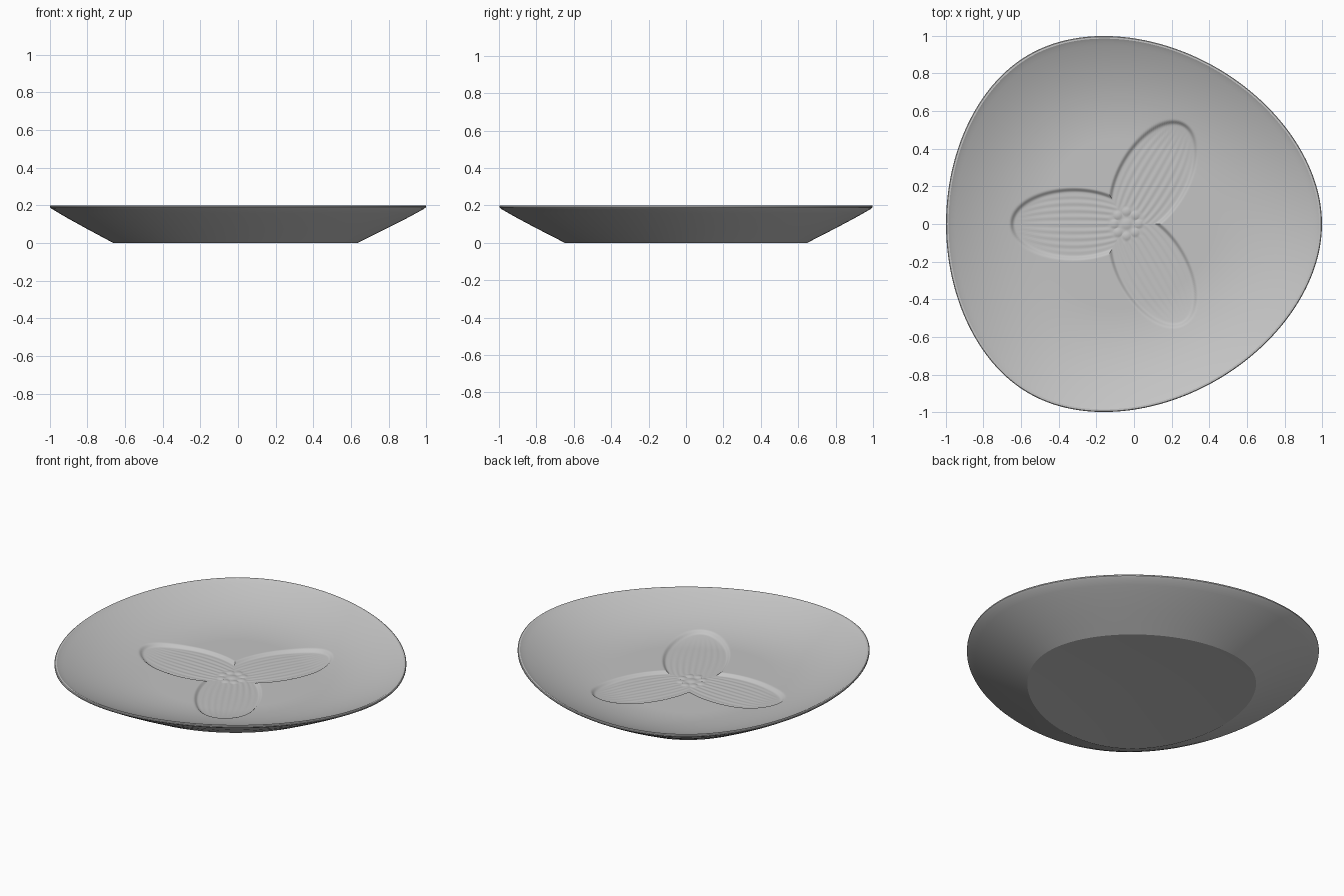
import bpy, bmesh
from math import sin, cos, pi, sqrt, hypot, radians

cube = bpy.data.objects.get("Cube")
if cube:
    bpy.data.objects.remove(cube, do_unlink=True)

SEG = 480            # segments around the dish
CX = -0.04           # centre of the three-lobed outline
FLOOR = 0.072        # height of the inner floor
FOOT = 0.65          # foot size relative to the rim


def outline(a):
    """Rounded three-cornered outline, from its support function."""
    h, dh = 0.998 + 0.04 * cos(3 * a), -0.12 * sin(3 * a)
    return h * cos(a) - dh * sin(a), h * sin(a) + dh * cos(a)


def smooth(t):
    t = min(1.0, max(0.0, t))
    return t * t * (3 - 2 * t)


def bump(d, r):
    return max(0.0, 1 - (d / r) ** 2)


def bowl(s):
    return FLOOR + 0.44 * max(0.0, s - 0.45) ** 2


def petal_relief(x, y):
    """Sunken petal with lengthwise veins; three petals around the centre."""
    best = (9, 0, 0)
    for k in range(3):
        a = pi / 3 + k * 2 * pi / 3
        u, v = x * cos(a) + y * sin(a), y * cos(a) - x * sin(a)
        best = min(best, (hypot((u - 0.28) / 0.335, v / 0.188), u, v))
    e, u, v = best
    if e > 1.1:
        return 0.0
    e = max(e, 0.001)
    slope = hypot((u - 0.28) / 0.335 ** 2, v / 0.188 ** 2) / e
    inset = (1 - e) / max(slope, 1)          # distance in from the petal edge
    depth = 0.015 * smooth((inset + 0.005) / 0.024)
    width = 0.188 * sqrt(max(0.35, 1 - ((u - 0.28) / 0.335) ** 2))
    veins = 0.001 * cos(10 * pi * v / width) * smooth((inset - 0.02) / 0.03)
    veins *= smooth((hypot(x, y) - 0.08) / 0.03)
    return veins - depth


def flower_heart(x, y):
    """Ring of little beads around a middle bead."""
    if hypot(x, y) > 0.12:
        return 0.0
    z = bump(hypot(x, y), 0.03)
    for k in range(8):
        a = k * pi / 4
        z += bump(hypot(x - 0.065 * cos(a), y - 0.065 * sin(a)), 0.024)
    return 0.005 * z


def top(s, x, y):
    return bowl(s) + petal_relief(x, y) + flower_heart(x, y)


def foot_recess(s):
    """Shallow hollow under the foot."""
    return 0.018 * (1 - (s / FOOT) ** 2)


# Rings from the middle of the inside, over the rim, down to the foot
inside = [0.0065 * i for i in range(1, 103)]
inside += [0.69 + 0.02 * i for i in range(15)]
rim_and_wall = [(0.981, 0.197), (0.986, 0.2), (0.996, 0.2), (1.0, 0.197),
                (1.0, 0.19), (0.99, 0.181), (0.95, 0.158), (0.9, 0.13),
                (0.8, 0.077), (0.72, 0.036), (FOOT, 0.0)]
rim_and_wall += [(s, foot_recess(s)) for s in (0.6, 0.5, 0.4, 0.3, 0.2, 0.1)]

bm = bmesh.new()
shape = [outline(2 * pi * i / SEG) for i in range(SEG)]
rings = [[bm.verts.new((CX + s * x, s * y, top(s, s * x, s * y))) for x, y in shape]
         for s in inside]
rings += [[bm.verts.new((CX + s * x, s * y, z)) for x, y in shape]
          for s, z in rim_and_wall]
middle = bm.verts.new((CX, 0, top(0, 0, 0)))
under = bm.verts.new((CX, 0, foot_recess(0)))
for i in range(SEG):
    j = (i + 1) % SEG
    bm.faces.new((middle, rings[0][i], rings[0][j]))
    bm.faces.new((under, rings[-1][j], rings[-1][i]))
    for a, b in zip(rings, rings[1:]):
        bm.faces.new((a[i], b[i], b[j], a[j]))
bmesh.ops.recalc_face_normals(bm, faces=bm.faces)

mesh = bpy.data.meshes.new("dish")
bm.to_mesh(mesh)
bm.free()
dish = bpy.data.objects.new("dish", mesh)
bpy.context.collection.objects.link(dish)

# Plain grey glaze
glaze = bpy.data.materials.new("light grey glaze")
glaze.use_nodes = True
grey = (0.55, 0.55, 0.55, 1)
glaze.diffuse_color = grey
glaze.node_tree.nodes["Principled BSDF"].inputs["Base Color"].default_value = grey
mesh.materials.append(glaze)

bpy.ops.object.select_all(action="DESELECT")
dish.select_set(True)
bpy.context.view_layer.objects.active = dish
bpy.ops.object.shade_smooth_by_angle(angle=radians(28))
